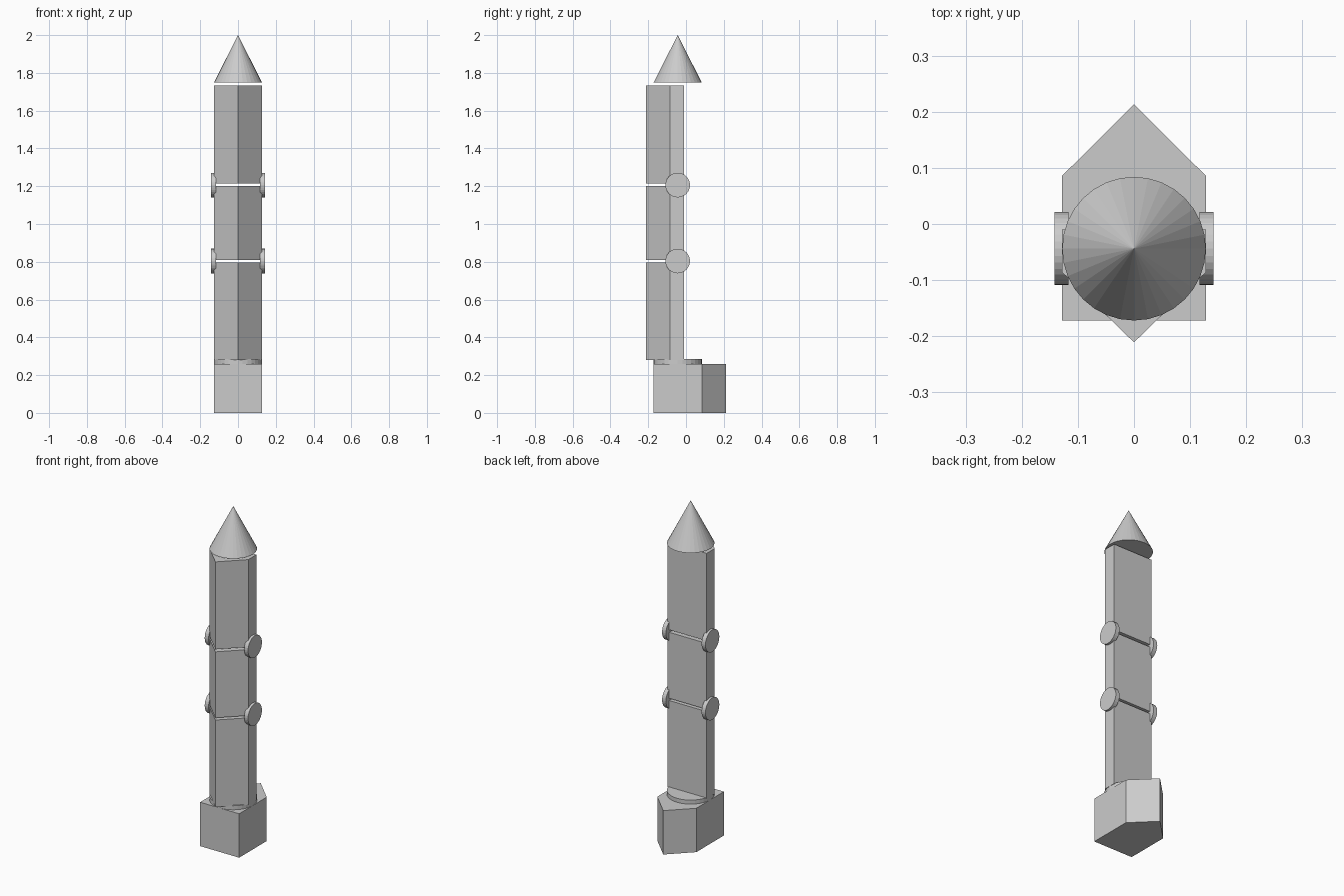
import bpy
import bmesh
from math import radians
from mathutils import Matrix

cube = bpy.data.objects.get("Cube")
if cube:
    bpy.data.objects.remove(cube, do_unlink=True)

grey = bpy.data.materials.new("light grey")
grey.use_nodes = True
COLOUR = (0.6, 0.6, 0.6, 1)
grey.diffuse_color = COLOUR
grey.node_tree.nodes["Principled BSDF"].inputs["Base Color"].default_value = COLOUR

RADIUS = 0.128   # half width shared by every main part
AXIS_Y = -0.044  # the tower stands forward of the base's point


def finish(name, bm):
    bmesh.ops.recalc_face_normals(bm, faces=bm.faces)
    mesh = bpy.data.meshes.new(name)
    bm.to_mesh(mesh)
    bm.free()
    mesh.materials.append(grey)
    obj = bpy.data.objects.new(name, mesh)
    bpy.context.collection.objects.link(obj)
    return obj


def house_prism(name, flat_y, corner_y, tip_y, bottom, top):
    """Upright prism with a five-sided, house-shaped outline."""
    bm = bmesh.new()
    outline = [(-RADIUS, flat_y), (RADIUS, flat_y), (RADIUS, corner_y),
               (0, tip_y), (-RADIUS, corner_y)]
    face = bm.faces.new([bm.verts.new((x, y, bottom)) for x, y in outline])
    grown = bmesh.ops.extrude_face_region(bm, geom=[face], use_keep_orig=True)
    verts = [g for g in grown["geom"] if isinstance(g, bmesh.types.BMVert)]
    bmesh.ops.translate(bm, verts=verts, vec=(0, 0, top - bottom))
    return finish(name, bm)


def round_part(name, r1, r2, depth, centre, turn=0):
    """Cylinder or cone, optionally turned about y to lie along x."""
    bm = bmesh.new()
    place = Matrix.Translation(centre) @ Matrix.Rotation(radians(turn), 4, "Y")
    bmesh.ops.create_cone(bm, cap_ends=True, segments=32, radius1=r1,
                          radius2=r2, depth=depth, matrix=place)
    return finish(name, bm)


# Base block, pointed at the back, with a thin disc on top
house_prism("base", -0.172, 0.086, 0.213, 0, 0.26)
round_part("base_disc", RADIUS, RADIUS, 0.026, (0, AXIS_Y, 0.271))

# Three tower sections, pointed at the front, with narrow gaps between
sections = {"lower": (0.28, 0.796), "middle": (0.809, 1.2), "upper": (1.215, 1.733)}
for level, (bottom, top) in sections.items():
    house_prism(level + "_tower", -0.01, -0.086, -0.211, bottom, top)

# Side discs at both gaps
for level, z in (("lower", 0.804), ("upper", 1.206)):
    for side, sign in (("left", 1), ("right", -1)):
        round_part(f"{level}_{side}_side_disc", 0.065, 0.065, 0.025,
                   (sign * 0.1295, AXIS_Y, z), 90)

# Pointed roof floating just above the tower
round_part("roof_cone", RADIUS, 0, 0.252, (0, AXIS_Y, 1.874))
